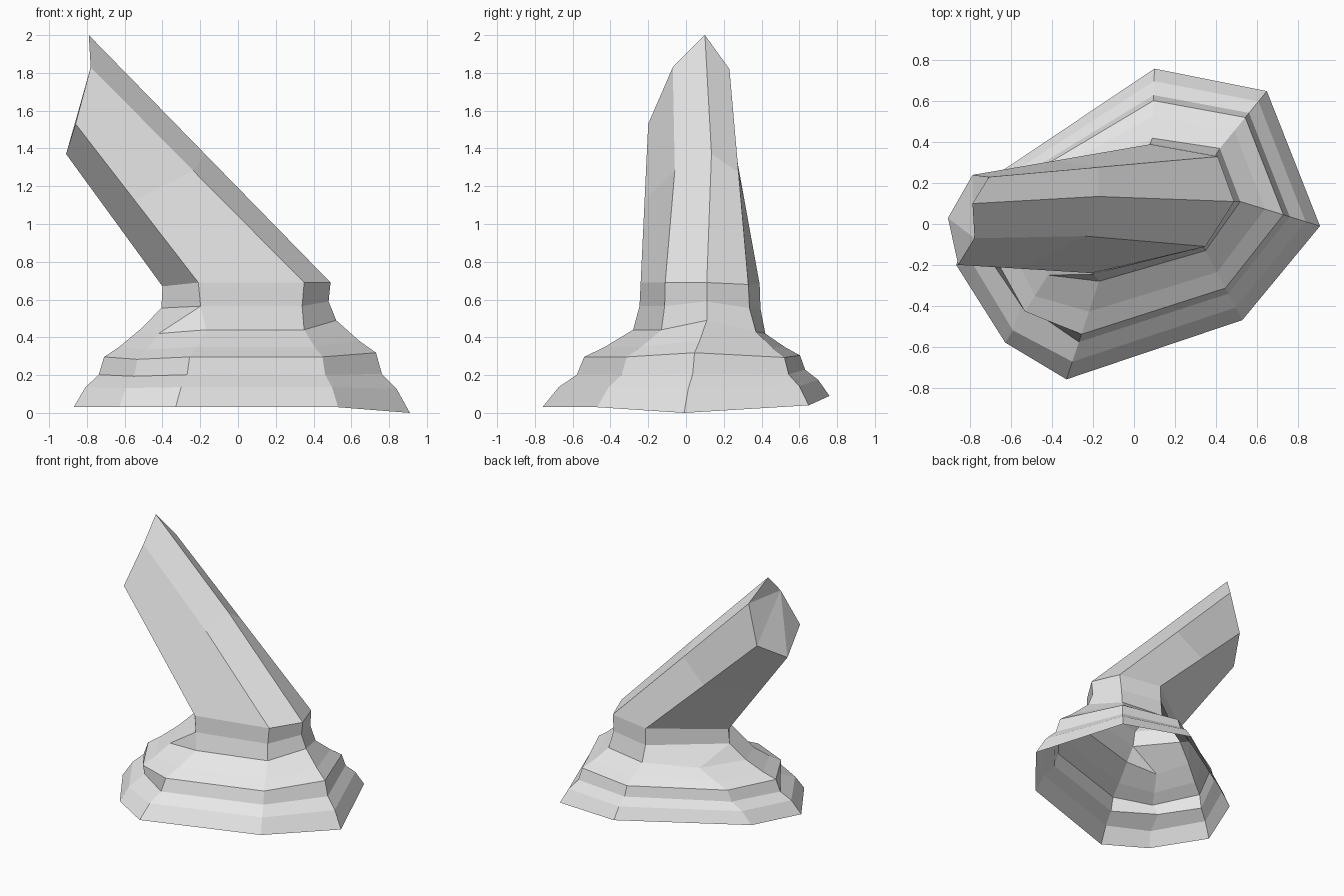
import bpy
import bmesh
from mathutils import Vector

cube = bpy.data.objects.get("Cube")
if cube:
    bpy.data.objects.remove(cube, do_unlink=True)

stone = bpy.data.materials.new("pale grey stone")
stone.use_nodes = True
colour = (0.8, 0.8, 0.8, 1)
stone.diffuse_color = colour
stone.node_tree.nodes["Principled BSDF"].inputs["Base Color"].default_value = colour


def ring(*points):
    return [Vector(p) for p in points]


def blend(lower, upper, across, rise):
    """Ring between two rings, with separate sideways and upward fractions."""
    result = []
    for a, b in zip(lower, upper):
        p = a.lerp(b, across)
        p.z = a.z + (b.z - a.z) * rise
        result.append(p)
    return result


def widen(spire_ring):
    """Repeat two corners so a six-sided ring meets the eight-sided base."""
    a, f, e, d, c, b = spire_ring
    return [a, f, e, d, d, c, c, b]


def build(name, rings, cap=False):
    bm = bmesh.new()
    rows = [[bm.verts.new(p) for p in r] for r in rings]
    for low, high in zip(rows, rows[1:]):
        n = len(low)
        for i in range(n):
            j = (i + 1) % n
            bm.faces.new((low[i], low[j], high[j], high[i]))
    if cap:
        # Fan from the front corner gives the faceted broken end
        top = rows[-1]
        for i in range(len(top) - 2):
            bm.faces.new((top[-1], top[i], top[i + 1]))
    bmesh.ops.remove_doubles(bm, verts=bm.verts[:], dist=0.0005)
    bmesh.ops.recalc_face_normals(bm, faces=bm.faces[:])
    mesh = bpy.data.meshes.new(name)
    bm.to_mesh(mesh)
    bm.free()
    mesh.materials.append(stone)
    obj = bpy.data.objects.new(name, mesh)
    bpy.context.collection.objects.link(obj)
    return obj


# Ground outline and the foot of the collar, anticlockwise from +x
ground = ring((.91, -.01, 0), (.65, .65, .04), (.10, .76, .09), (-.72, .21, .06),
              (-.87, -.20, .03), (-.63, -.58, .03), (-.33, -.76, .03), (.53, -.47, .03))
foot = ring((.52, .11, .49), (.42, .37, .43), (.09, .42, .42), (-.30, .26, .42),
            (-.52, -.01, .44), (-.42, -.25, .42), (-.17, -.28, .44), (.35, -.13, .44))

# Leaning spire: lower and upper corners
spire_low = ring((.49, .11, .69), (.41, .33, .68), (.08, .39, .68),
                 (-.40, .04, .67), (-.21, -.24, .69), (.35, -.11, .69))
spire_tip = ring((-.79, .10, 2), (-.71, .23, 1.82), (-.79, .24, 1.51),
                 (-.91, .03, 1.37), (-.86, -.20, 1.53), (-.78, -.07, 1.83))

# Stepped rocky base, open underneath
steps = [(0, 0), (.18, .26), (.38, .42), (.46, .65), (.69, .78), (1, 1)]
base_rings = [blend(ground, foot, across, rise) for across, rise in steps]
base_rings[2][5].y += .07  # undercut notch at the front right
build("rocky_base", base_rings)

# Collar pinched between base and spire
waist = blend(foot, widen(spire_low), .85, .5)
waist = [Vector((p.x * .97, p.y, p.z)) for p in widen([waist[i] for i in (0, 1, 2, 4, 6, 7)])]
build("collar", [foot, waist, widen(spire_low)])

# Spire with a slight kink at half length
middle = blend(spire_low, spire_tip, .52, .52)
for i in (0, 5):
    middle[i].y += .03
build("leaning_spire", [spire_low, middle, spire_tip], cap=True)
